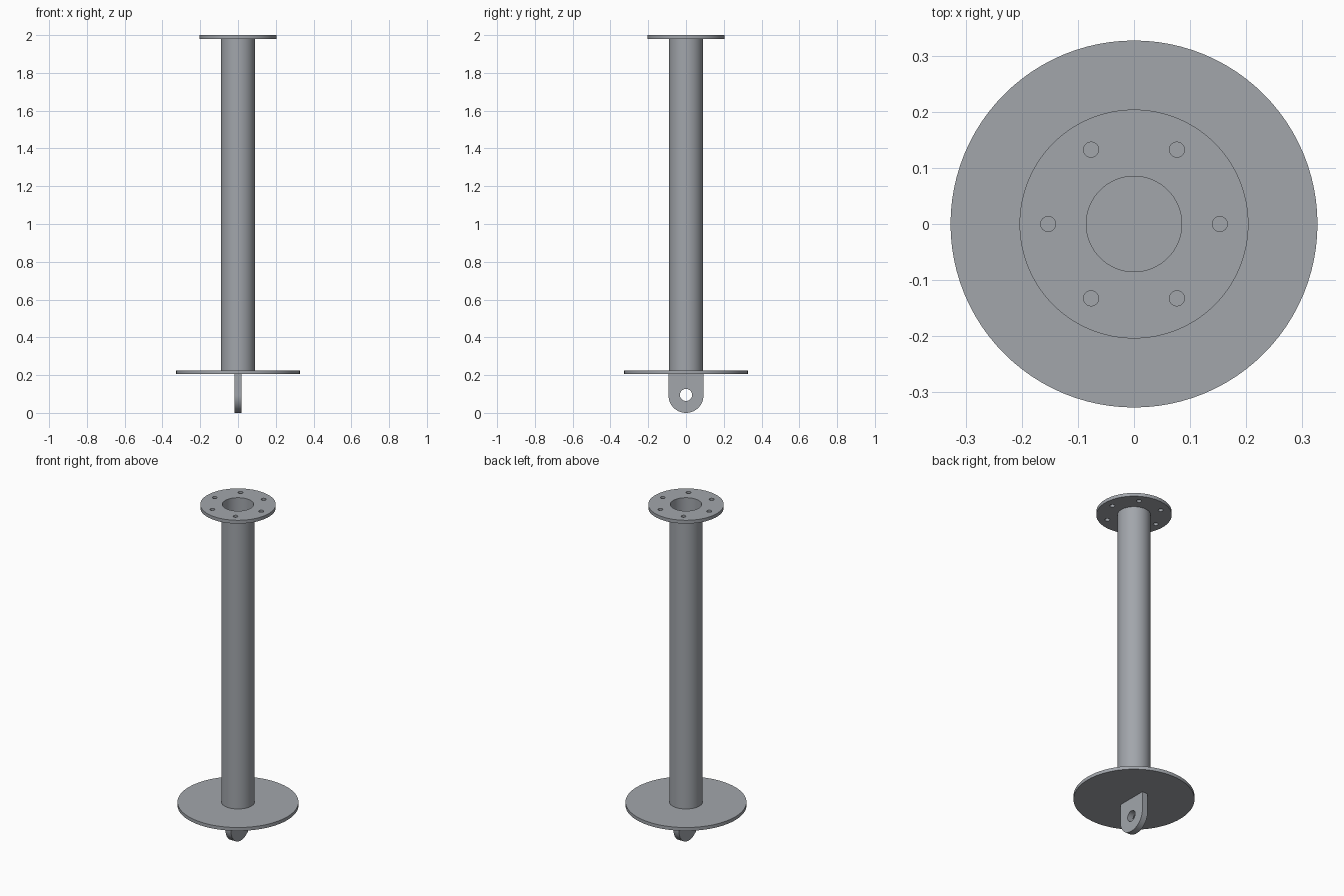
import bpy, bmesh, math
from mathutils import Matrix, Vector

if "Cube" in bpy.data.objects:
    bpy.data.objects.remove(bpy.data.objects["Cube"])

steel = bpy.data.materials.new("grey_steel")
steel.diffuse_color = (0.36, 0.38, 0.41, 1)
steel.use_nodes = True
steel.node_tree.nodes["Principled BSDF"].inputs["Base Color"].default_value = steel.diffuse_color


def circle(radius, cx=0, cy=0, n=96):
    return [(cx + radius * math.cos(2 * math.pi * i / n),
             cy + radius * math.sin(2 * math.pi * i / n)) for i in range(n)]


def plate(name, loops, depth, matrix):
    """Extrude a flat outline, with the later loops as holes, along local z."""
    bm = bmesh.new()
    edges = []
    for loop in loops:
        verts = [bm.verts.new((x, y, 0)) for x, y in loop]
        edges += [bm.edges.new((verts[i - 1], verts[i])) for i in range(len(verts))]
    bmesh.ops.triangle_fill(bm, use_beauty=True, use_dissolve=False,
                            edges=edges, normal=(0, 0, 1))
    extruded = bmesh.ops.extrude_face_region(bm, geom=bm.faces[:], use_keep_orig=True)
    top = [g for g in extruded["geom"] if isinstance(g, bmesh.types.BMVert)]
    bmesh.ops.translate(bm, verts=top, vec=Vector((0, 0, depth)))
    bmesh.ops.recalc_face_normals(bm, faces=bm.faces[:])
    bm.transform(matrix)
    mesh = bpy.data.meshes.new(name)
    bm.to_mesh(mesh)
    bm.free()
    mesh.materials.append(steel)
    obj = bpy.data.objects.new(name, mesh)
    bpy.context.collection.objects.link(obj)
    bpy.ops.object.select_all(action='DESELECT')
    obj.select_set(True)
    bpy.context.view_layer.objects.active = obj
    bpy.ops.object.shade_smooth_by_angle(angle=math.radians(30))
    return obj


def lift(z):
    return Matrix.Translation((0, 0, z))


BORE = 0.085

# Top flange with its bore and six bolt holes
bolts = [circle(0.0135, 0.153 * math.cos(k * math.pi / 3),
                0.153 * math.sin(k * math.pi / 3), 24) for k in range(6)]
plate("top_flange", [circle(0.204), circle(BORE)] + bolts, 0.02, lift(1.98))

# Hollow pipe between the plates
plate("pipe", [circle(0.09), circle(BORE)], 1.755, lift(0.225))

# Solid round base plate
plate("base_plate", [circle(0.327)], 0.02, lift(0.205))

# Lug under the base: rounded bottom, square top, cross hole
R, CZ, THICK = 0.0925, 0.0925, 0.037
outline = [(R * math.cos(a), CZ + R * math.sin(a))
           for a in (math.pi + math.pi * i / 48 for i in range(49))]
outline += [(R, 0.205), (-R, 0.205)]
# local x -> y, local y -> z, local z -> x
stand = Matrix(((0, 0, 1, -THICK / 2), (1, 0, 0, 0), (0, 1, 0, 0), (0, 0, 0, 1)))
plate("lifting_lug", [outline, circle(0.032, 0, 0.095, 48)], THICK, stand)
